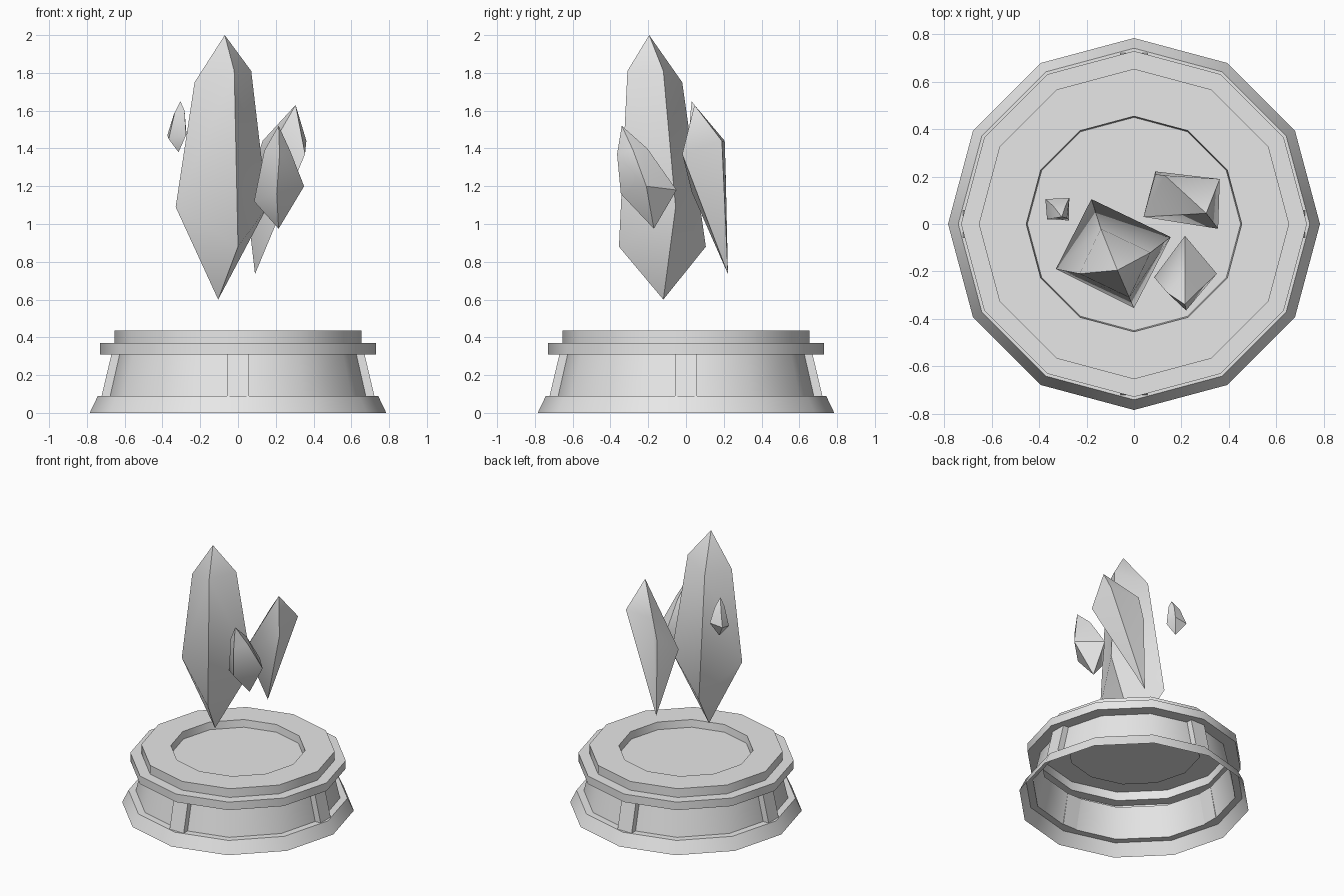
import bpy, bmesh, math
from mathutils import Matrix

cube = bpy.data.objects.get("Cube")
if cube:
    bpy.data.objects.remove(cube, do_unlink=True)

stone = bpy.data.materials.new("light_grey")
stone.use_nodes = True
stone.diffuse_color = (0.8, 0.8, 0.8, 1)
stone.node_tree.nodes["Principled BSDF"].inputs["Base Color"].default_value = (0.8, 0.8, 0.8, 1)


def finish(name, bm, angle=None):
    """Turn a bmesh into a named object, smooth up to the given angle."""
    mesh = bpy.data.meshes.new(name)
    bm.to_mesh(mesh)
    bm.free()
    mesh.materials.append(stone)
    obj = bpy.data.objects.new(name, mesh)
    bpy.context.collection.objects.link(obj)
    if angle:
        bpy.ops.object.select_all(action='DESELECT')
        obj.select_set(True)
        bpy.context.view_layer.objects.active = obj
        bpy.ops.object.shade_smooth_by_angle(angle=math.radians(angle))
    return obj


# Pedestal: twelve-sided hollow shell, open underneath, with a recessed top
SIDES = 12
profile = [(0.785, 0), (0.742, 0.09), (0.692, 0.09), (0.642, 0.31), (0.73, 0.31),
           (0.73, 0.37), (0.655, 0.37), (0.655, 0.435), (0.455, 0.435), (0.45, 0.38)]
bm = bmesh.new()
rings = []
for r, z in profile:
    rings.append([bm.verts.new((r * math.cos(math.tau * i / SIDES),
                                r * math.sin(math.tau * i / SIDES), z))
                  for i in range(SIDES)])
for low, high in zip(rings, rings[1:]):
    for i in range(SIDES):
        j = (i + 1) % SIDES
        bm.faces.new((low[i], low[j], high[j], high[i]))
bm.faces.new(rings[-1])
finish("pedestal", bm, 35)

# Four leaning ribs around the pedestal wall
for k, side in enumerate(("left", "back", "right", "front")):
    bm = bmesh.new()
    bmesh.ops.create_cube(bm, size=1)
    for v in bm.verts:
        top = v.co.z > 0
        outer, inner = (0.67, 0.625) if top else (0.722, 0.672)
        v.co = (outer if v.co.x > 0 else inner,
                0.058 if v.co.y > 0 else -0.058,
                0.31 if top else 0.09)
    bm.transform(Matrix.Rotation(k * math.pi / 2, 4, 'Z'))
    finish("rib_" + side, bm)

# Floating crystals: top point, upper ring, lower ring, bottom point
crystals = {
    "large_crystal": [
        (-0.07, -0.195, 2.0),
        (-0.23, -0.21, 1.75), (-0.02, -0.31, 1.81), (0.07, -0.12, 1.81), (-0.14, -0.02, 1.75),
        (-0.33, -0.19, 1.09), (0, -0.355, 0.88), (0.155, -0.055, 1.09), (-0.18, 0.105, 0.88),
        (-0.105, -0.12, 0.6)],
    "front_crystal": [
        (0.215, -0.34, 1.52),
        (0.14, -0.29, 1.39), (0.22, -0.365, 1.37), (0.275, -0.28, 1.39), (0.215, -0.205, 1.4),
        (0.085, -0.225, 1.12), (0.205, -0.345, 1.16), (0.35, -0.21, 1.2), (0.215, -0.05, 1.18),
        (0.215, -0.17, 0.975)],
    "back_crystal": [
        (0.305, 0.045, 1.63),
        (0.362, 0.19, 1.44), (0.13, 0.205, 1.44), (0.355, -0.02, 1.37),
        (0.04, 0.03, 1.17), (0.09, 0.21, 1.28),
        (0.09, 0.222, 0.735)],
    "small_crystal": [
        (-0.305, 0.03, 1.65),
        (-0.335, 0.025, 1.59), (-0.283, 0.025, 1.6), (-0.29, 0.075, 1.59), (-0.34, 0.075, 1.58),
        (-0.367, 0.02, 1.45), (-0.275, 0.015, 1.47), (-0.273, 0.11, 1.48), (-0.374, 0.105, 1.47),
        (-0.315, 0.06, 1.38)],
}
for name, points in crystals.items():
    bm = bmesh.new()
    verts = [bm.verts.new(p) for p in points]
    bmesh.ops.convex_hull(bm, input=verts)
    loose = [v for v in bm.verts if not v.link_faces]
    bmesh.ops.delete(bm, geom=loose, context='VERTS')
    bmesh.ops.recalc_face_normals(bm, faces=bm.faces)
    finish(name, bm, 42)
